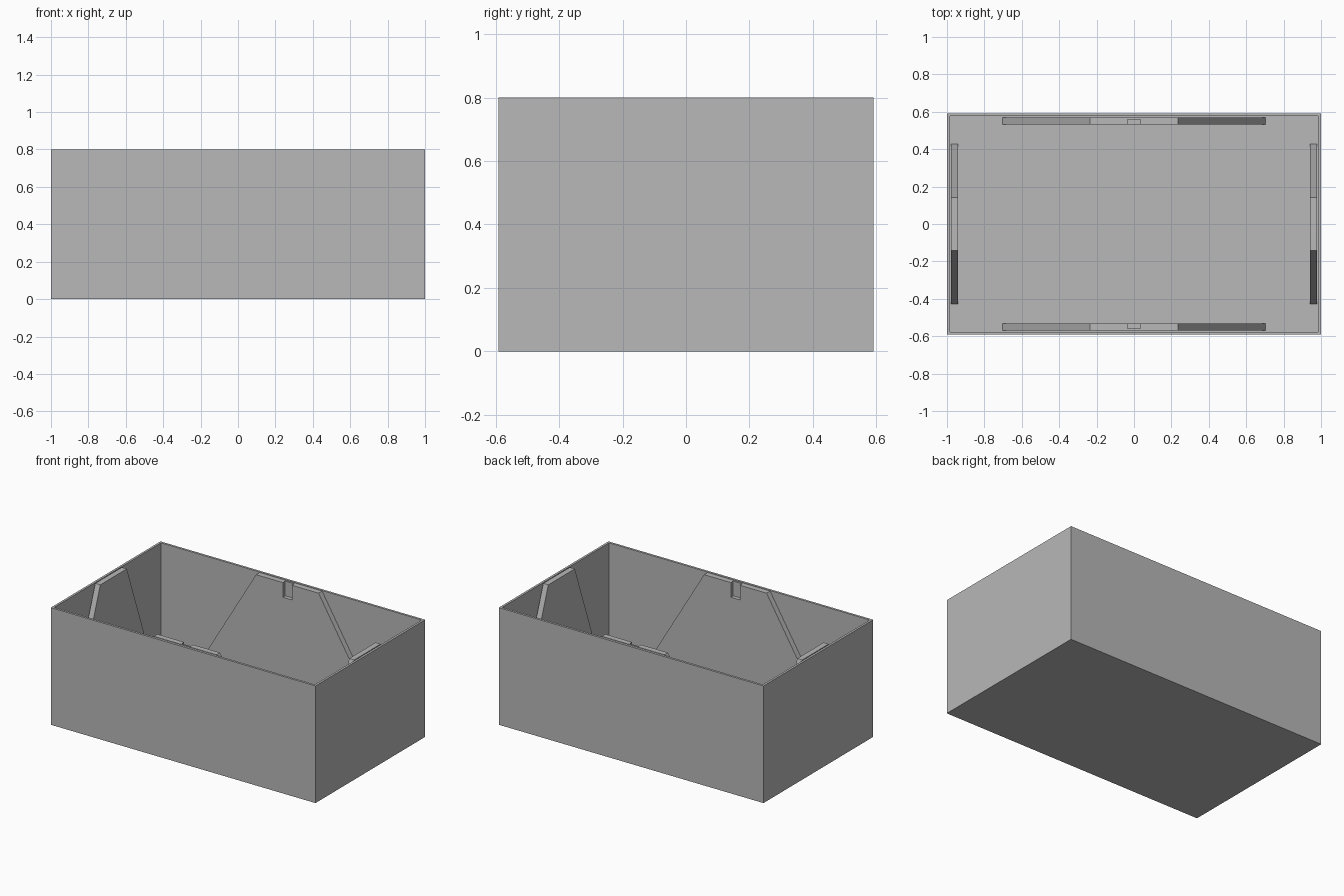
import bpy, bmesh
from math import pi
from mathutils import Matrix, Vector

if "Cube" in bpy.data.objects:
    bpy.data.objects.remove(bpy.data.objects["Cube"])

HALF_X, HALF_Y, HEIGHT = 1.0, 0.592, 0.8
WALL, FLOOR, PANEL = 0.022, 0.02, 0.038

grey = bpy.data.materials.new("plain_grey")
grey.use_nodes = True
colour = (0.48, 0.48, 0.48, 1)
grey.diffuse_color = colour
grey.node_tree.nodes["Principled BSDF"].inputs["Base Color"].default_value = colour


def finish(bm, name):
    bmesh.ops.recalc_face_normals(bm, faces=bm.faces)
    mesh = bpy.data.meshes.new(name)
    bm.to_mesh(mesh)
    bm.free()
    mesh.materials.append(grey)
    obj = bpy.data.objects.new(name, mesh)
    bpy.context.collection.objects.link(obj)
    return obj


def add_box(bm, low, high):
    low, high = Vector(low), Vector(high)
    place = Matrix.Translation((low + high) / 2) @ Matrix.Diagonal((*(high - low), 1))
    bmesh.ops.create_cube(bm, size=1, matrix=place)


# Open box: inset the top face, then push it down to the floor
bm = bmesh.new()
add_box(bm, (-HALF_X, -HALF_Y, 0), (HALF_X, HALF_Y, HEIGHT))
top = max(bm.faces, key=lambda f: f.calc_center_median().z)
bmesh.ops.inset_region(bm, faces=[top], thickness=WALL)
inner = bmesh.ops.extrude_discrete_faces(bm, faces=[top])["faces"][0]
bmesh.ops.translate(bm, vec=(0, 0, FLOOR - HEIGHT), verts=inner.verts)
finish(bm, "open_box")


def panel(name, reach, bottom, top_half, turn, notch):
    """Tapered panel lying against a wall, optionally with a latch notch."""
    outer = reach - WALL
    face = outer - PANEL
    bm = bmesh.new()
    profile = [(-bottom, FLOOR), (bottom, FLOOR), (top_half, HEIGHT), (-top_half, HEIGHT)]
    front = bm.faces.new([bm.verts.new((x, face, z)) for x, z in profile])
    grown = bmesh.ops.extrude_face_region(bm, geom=[front], use_keep_orig=True)["geom"]
    moved = [v for v in grown if isinstance(v, bmesh.types.BMVert)]
    bmesh.ops.translate(bm, vec=(0, PANEL, 0), verts=moved)
    obj = finish(bm, name)

    if notch:
        bm = bmesh.new()
        add_box(bm, (-0.034, face - 0.05, HEIGHT - 0.1), (0.034, face + 0.026, HEIGHT + 0.05))
        cutter = finish(bm, "notch_cutter")
        cutter.hide_render = True
        cut = obj.modifiers.new("notch", 'BOOLEAN')
        cut.operation, cut.solver, cut.object = 'DIFFERENCE', 'EXACT', cutter
        bpy.context.view_layer.objects.active = obj
        bpy.ops.object.modifier_apply(modifier=cut.name)
        bpy.data.objects.remove(cutter)

    obj.data.transform(Matrix.Rotation(turn, 4, 'Z'))


# Panels on all four inner walls
panel("back_panel", HALF_Y, 0.703, 0.236, 0, True)
panel("front_panel", HALF_Y, 0.703, 0.236, pi, True)
panel("right_panel", HALF_X, 0.427, 0.143, pi / 2, False)
panel("left_panel", HALF_X, 0.427, 0.143, -pi / 2, False)
